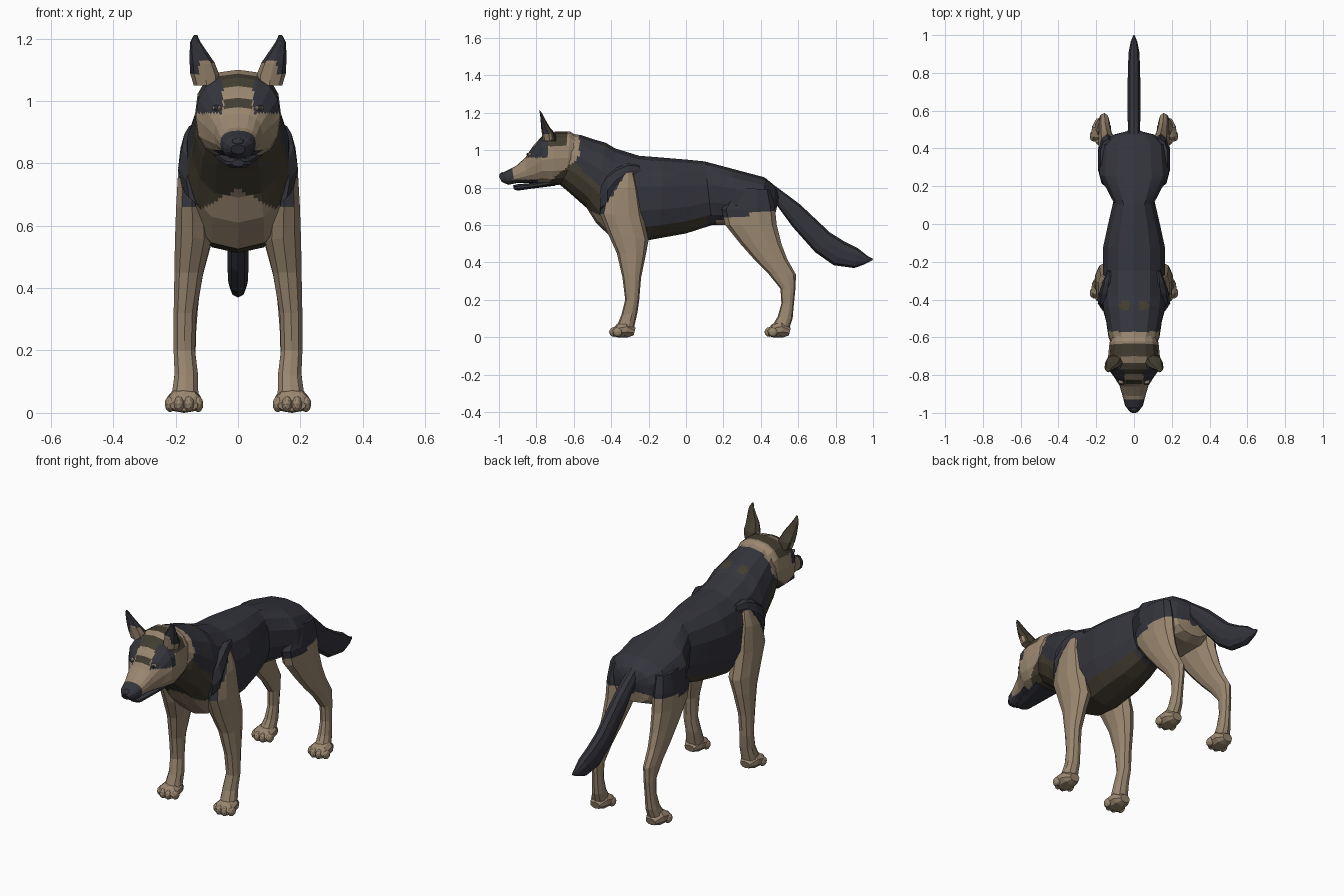
import bpy, bmesh
from math import sin, cos, pi, copysign, hypot
from mathutils import Vector

cube = bpy.data.objects.get("Cube")
if cube:
    bpy.data.objects.remove(cube, do_unlink=True)


def material(name, colour):
    m = bpy.data.materials.new(name)
    m.use_nodes = True
    m.diffuse_color = (*colour, 1)
    m.node_tree.nodes["Principled BSDF"].inputs["Base Color"].default_value = (*colour, 1)
    return m


BLACK, TAN, OLIVE = range(3)
MATERIALS = [
    material("black fur", (.034, .035, .045)),
    material("tan fur", (.32, .24, .16)),
    material("olive brown fur", (.055, .046, .029)),
]


def finish(name, bm, rule, mirror):
    """Colour the faces by rule(centre, normal) and make the object."""
    bmesh.ops.recalc_face_normals(bm, faces=bm.faces)
    for f in bm.faces:
        f.material_index = rule(f.calc_center_median(), f.normal) if callable(rule) else rule
    mesh = bpy.data.meshes.new(name)
    bm.to_mesh(mesh)
    bm.free()
    for m in MATERIALS:
        mesh.materials.append(m)
    ob = bpy.data.objects.new(name, mesh)
    bpy.context.collection.objects.link(ob)
    if mirror:
        ob.modifiers.new("mirror", 'MIRROR').use_mirror_merge = False
    return ob


def squared(v, power):
    return copysign(abs(v) ** (2 / power), v)


def loft(name, rings, rule, sides=12, cuts=0, power=2.2, mirror=False):
    """Skin rings given as (y, z of one edge, y, z of the other edge, x, half width)."""
    bm = bmesh.new()
    loops = []
    for ay, az, by, bz, x, w in rings:
        a, b = Vector((x, ay, az)), Vector((x, by, bz))
        mid, half = (a + b) / 2, (a - b) / 2
        loop = []
        for i in range(sides):
            t = 2 * pi * i / sides
            side = Vector((w * squared(sin(t), power), 0, 0))
            loop.append(bm.verts.new(mid + half * squared(cos(t), power) + side))
        loops.append(loop)
    for p, q in zip(loops, loops[1:]):
        for i in range(sides):
            j = (i + 1) % sides
            bm.faces.new((p[i], p[j], q[j], q[i]))
    if cuts:
        bmesh.ops.subdivide_edges(bm, edges=bm.edges[:], cuts=cuts, use_grid_fill=True)
    bmesh.ops.holes_fill(bm, edges=[e for e in bm.edges if e.is_boundary], sides=0)
    return finish(name, bm, rule, mirror)


def ball(name, centre, size, rule, mirror=False):
    bm = bmesh.new()
    bmesh.ops.create_icosphere(bm, subdivisions=2, radius=1)
    for v in bm.verts:
        v.co = Vector(centre) + v.co * Vector(size)
    return finish(name, bm, rule, mirror)


# Coat patterns
def throat_line(y):
    return .95 + (y + .59) * .85


def thigh_line(y):
    return .61 + max(0, y - .1) * .2


def torso_coat(c, n):
    x, y, z = abs(c.x), c.y, c.z
    if hypot(x - .05, y + .43) < .028 and z > .95:
        return OLIVE
    if y < -.57 and z > throat_line(y):
        return TAN
    if y < -.33 and z < .66 + max(0, .1 - x) * .6 and n.z > -.8:
        return TAN
    if y < -.41 and z < .78 - (y + .43) * .9:
        return OLIVE
    if y > .16 and z < thigh_line(y):
        return TAN
    return OLIVE if n.z < -.55 and y < .12 else BLACK


def head_coat(c, n):
    x, y, z = abs(c.x), c.y, c.z
    # muzzle tip and lips
    if y < -.925 or (y < -.79 and z < .843):
        return BLACK
    # throat, nape band, then the crown with its thin bar
    if y > -.78 and z < throat_line(y):
        return OLIVE
    if y > -.635:
        return TAN
    if y > -.74:
        bar = -.73 < y < -.705 and x < .085
        return OLIVE if z > 1.02 and not bar else TAN
    if x > .05 and .96 < z < 1.068:
        return BLACK
    # forehead stripes
    return OLIVE if z > 1.045 or (.975 < z < 1.008 and x < .045) else TAN


def ear_coat(c, n):
    if c.z < 1.085 and c.y < -.72:
        return TAN
    if n.y > -.35:
        return OLIVE
    return TAN if c.z < 1.125 and c.x < .125 else BLACK


def front_leg_coat(c, n):
    if c.z > .67 and (c.y < -.34 - (.85 - c.z) * .6 or n.y < -.5):
        return BLACK
    return TAN


def hind_leg_coat(c, n):
    return BLACK if c.z > thigh_line(c.y) else TAN


# Torso and neck, from rump to throat
loft("torso", [
    (.50, .76, .48, .67, 0, .03),
    (.475, .81, .47, .62, 0, .11),
    (.42, .855, .42, .60, 0, .175),
    (.25, .90, .28, .60, 0, .188),
    (.10, .94, .14, .60, 0, .11),
    (0, .95, 0, .555, 0, .14),
    (-.12, .96, -.14, .53, 0, .168),
    (-.25, .97, -.24, .512, 0, .168),
    (-.38, 1.01, -.39, .525, 0, .17),
    (-.43, 1.04, -.48, .61, 0, .165),
    (-.50, 1.06, -.53, .69, 0, .15),
    (-.56, 1.08, -.62, .77, 0, .138),
    (-.62, 1.09, -.68, .82, 0, .115),
], torso_coat, sides=14, cuts=5, power=2.4)

# Head and muzzle
loft("head", [
    (-.56, 1.06, -.60, .85, 0, .11),
    (-.62, 1.10, -.64, .82, 0, .13),
    (-.70, 1.10, -.72, .81, 0, .138),
    (-.77, 1.075, -.77, .82, 0, .135),
    (-.82, 1.02, -.80, .82, 0, .106),
    (-.86, .96, -.85, .825, 0, .077),
    (-.91, .915, -.90, .825, 0, .062),
    (-.97, .885, -.95, .815, 0, .048),
    (-1, .86, -.985, .83, 0, .022),
], head_coat, sides=16, cuts=5, power=2.5)
loft("lower_jaw", [
    (-.70, .85, -.70, .81, 0, .08),
    (-.82, .825, -.82, .795, 0, .055),
    (-.90, .818, -.90, .784, 0, .04),
    (-.925, .812, -.92, .79, 0, .02),
], BLACK, sides=10)
ball("nose", (0, -.978, .866), (.022, .02, .017), BLACK)
ball("eyes", (.068, -.835, .977), (.015, .015, .01), TAN, mirror=True)
ball("pupils", (.07, -.846, .978), (.008, .007, .008), BLACK, mirror=True)
loft("ears", [
    (-.765, 1.05, -.69, 1.05, .10, .042),
    (-.77, 1.085, -.70, 1.09, .107, .046),
    (-.775, 1.12, -.73, 1.125, .115, .04),
    (-.777, 1.155, -.75, 1.16, .127, .028),
    (-.78, 1.19, -.765, 1.19, .137, .016),
    (-.785, 1.212, -.78, 1.212, .136, .005),
], ear_coat, sides=8, cuts=3, mirror=True)

# Tail
loft("tail", [
    (.36, .86, .42, .76, 0, .025),
    (.476, .81, .475, .72, 0, .034),
    (.61, .71, .57, .59, 0, .035),
    (.77, .56, .69, .455, 0, .035),
    (.85, .51, .79, .385, 0, .034),
    (.92, .475, .90, .37, 0, .029),
    (.97, .435, .955, .39, 0, .018),
    (1, .42, .995, .41, 0, .004),
], BLACK, sides=10)

# Shoulder fur and legs
loft("shoulder_fur", [
    (-.25, .92, -.24, .87, .13, .01),
    (-.31, .93, -.30, .85, .135, .03),
    (-.37, .91, -.36, .79, .14, .044),
    (-.42, .88, -.42, .69, .142, .05),
    (-.46, .82, -.46, .67, .135, .03),
], BLACK, sides=8, mirror=True)
loft("front_legs", [
    (-.36, .88, -.28, .88, .135, .035),
    (-.43, .78, -.255, .80, .146, .047),
    (-.46, .66, -.23, .65, .147, .054),
    (-.42, .56, -.20, .52, .145, .06),
    (-.37, .45, -.215, .44, .158, .048),
    (-.34, .32, -.24, .32, .17, .038),
    (-.325, .20, -.25, .20, .172, .036),
    (-.345, .12, -.26, .13, .166, .039),
    (-.37, .06, -.28, .04, .17, .045),
], front_leg_coat, sides=10, cuts=3, mirror=True)
loft("hind_legs", [
    (.26, .80, .45, .79, .135, .045),
    (.19, .68, .475, .70, .14, .052),
    (.21, .60, .485, .60, .142, .05),
    (.29, .50, .51, .50, .148, .042),
    (.37, .41, .54, .42, .153, .035),
    (.44, .34, .588, .335, .157, .03),
    (.505, .26, .585, .26, .16, .027),
    (.51, .18, .577, .18, .162, .027),
    (.49, .11, .57, .10, .165, .033),
    (.46, .06, .55, .04, .17, .04),
], hind_leg_coat, sides=10, cuts=3, mirror=True)

# Paws with four toes each
for name, y in (("front", 0), ("hind", .83)):
    loft(name + "_paws", [
        (y - .27, .05, y - .28, .01, .171, .03),
        (y - .32, .085, y - .31, 0, .172, .052),
        (y - .37, .07, y - .365, 0, .173, .058),
        (y - .395, .04, y - .39, .006, .173, .045),
    ], TAN, sides=10, mirror=True)
    for i, (dx, dy) in enumerate(((-.045, .02), (-.016, 0), (.016, 0), (.045, .02))):
        ball(f"{name}_toes_{i + 1}", (.173 + dx, y - .385 + dy, .028), (.017, .026, .026),
             TAN, mirror=True)
